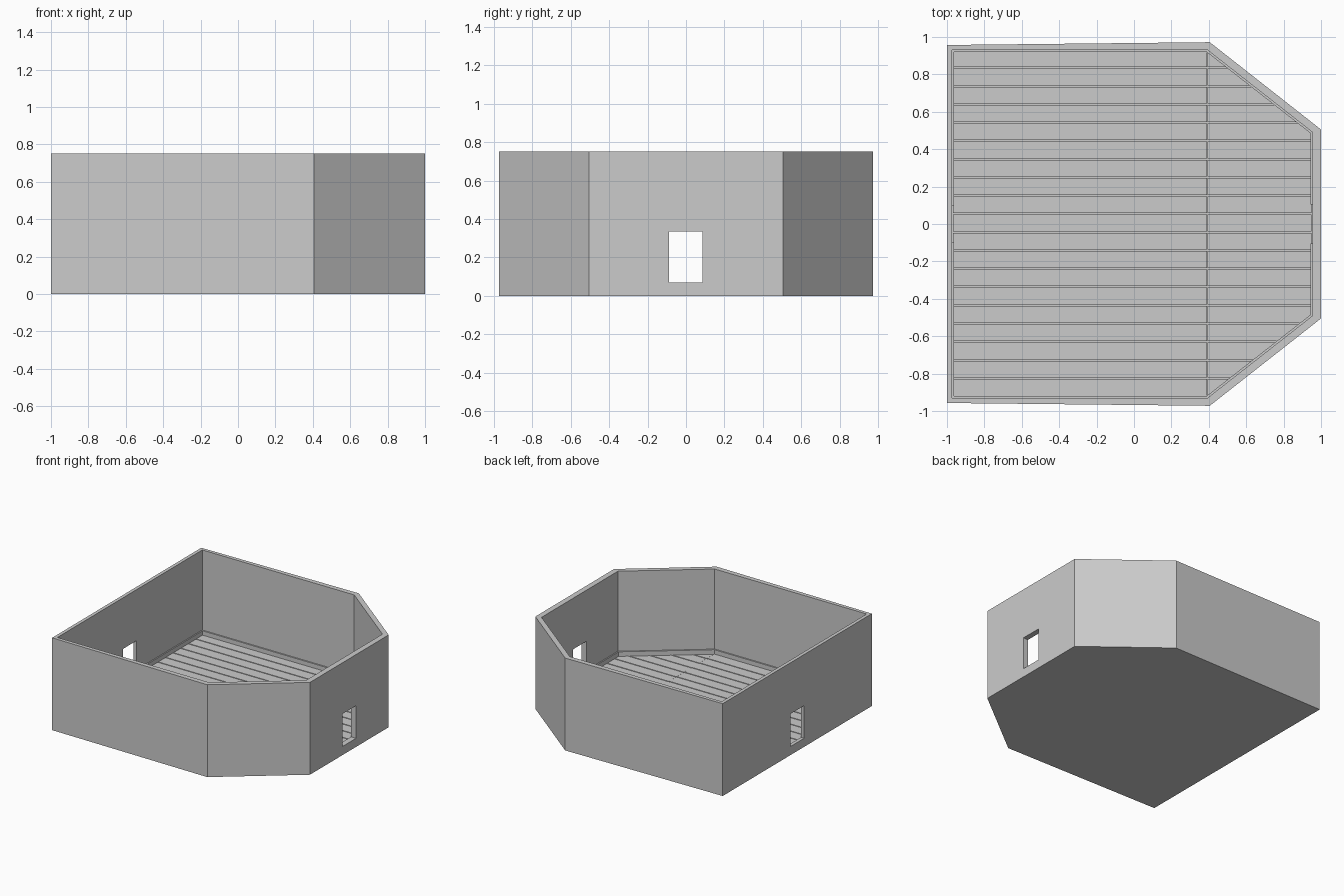
import bpy, bmesh

if "Cube" in bpy.data.objects:
    bpy.data.objects.remove(bpy.data.objects["Cube"])


def make_object(name, bm):
    bmesh.ops.recalc_face_normals(bm, faces=bm.faces)
    mesh = bpy.data.meshes.new(name)
    bm.to_mesh(mesh)
    bm.free()
    ob = bpy.data.objects.new(name, mesh)
    bpy.context.collection.objects.link(ob)
    return ob


def add_prism(bm, pts, z0, z1):
    face = bm.faces.new([bm.verts.new((x, y, z0)) for x, y in pts])
    ext = bmesh.ops.extrude_face_region(bm, geom=[face], use_keep_orig=True)
    top = [v for v in ext["geom"] if isinstance(v, bmesh.types.BMVert)]
    bmesh.ops.translate(bm, verts=top, vec=(0, 0, z1 - z0))


def mirrored(half):
    return half + [(x, -y) for x, y in reversed(half)]


H, BASE, DECK = 0.75, 0.05, 0.065
outer = mirrored([(-1, 0.957), (0.405, 0.972), (1, 0.505)])
inner = mirrored([(-0.972, 0.93), (0.393, 0.93), (0.955, 0.49)])

# Shell: outer prism with the room hollowed out and two doorways cut through
bm = bmesh.new()
add_prism(bm, outer, 0, H)
shell = make_object("room_walls", bm)


def cut(target, name, pts, z0, z1):
    b = bmesh.new()
    add_prism(b, pts, z0, z1)
    cutter = make_object(name, b)
    cutter.hide_render = True
    cutter.hide_viewport = False
    cutter.display_type = 'WIRE'
    mod = target.modifiers.new(name, 'BOOLEAN')
    mod.operation = 'DIFFERENCE'
    mod.solver = 'EXACT'
    mod.object = cutter
    bpy.context.view_layer.objects.active = target
    bpy.ops.object.modifier_apply(modifier=mod.name)
    bpy.data.objects.remove(cutter)


cut(shell, "room_cutter", inner, BASE, H + 0.1)
cut(shell, "doorway_cutter", [(-1.1, -0.088), (1.1, -0.088), (1.1, 0.086), (-1.1, 0.086)], 0.07, 0.335)

# Skirting boards, one per side, stopping at the doorways
for side, s in (("back", 1), ("front", -1)):
    wall = [(-0.972, 0.1), (-0.972, 0.93), (0.393, 0.93), (0.955, 0.49), (0.955, 0.105)]
    edge = [(-0.962, 0.1), (-0.962, 0.919), (0.389, 0.919), (0.945, 0.484), (0.945, 0.105)]
    bm = bmesh.new()
    add_prism(bm, [(x, s * y) for x, y in wall + edge[::-1]], BASE, 0.1)
    make_object("skirting_" + side, bm)


# Floor planks: long boards, then shorter boards trimmed to the angled walls
SEAM, GAP, STEP, KINK = 0.392, 0.004, 1.66 / 17, 0.487


def nose_x(y):
    a = abs(y)
    return 0.95 if a <= KINK else 0.95 - (a - KINK) * (0.95 - 0.391) / (0.924 - KINK)


long_bm, short_bm = bmesh.new(), bmesh.new()
for i in range(19):
    y0 = max(-0.825 + (i - 1) * STEP + GAP, -0.92)
    y1 = min(-0.825 + i * STEP - GAP, 0.92)
    add_prism(long_bm, [(-0.968, y0), (SEAM - 0.003, y0), (SEAM - 0.003, y1), (-0.968, y1)],
              BASE, DECK)
    ys = [y0] + [k for k in (-KINK, KINK) if y0 < k < y1] + [y1]
    pts = [(SEAM, y0)] + [(max(nose_x(y), SEAM + 0.002), y) for y in ys] + [(SEAM, y1)]
    add_prism(short_bm, pts, BASE, DECK - 0.002)
make_object("long_floor_planks", long_bm)
make_object("short_floor_planks", short_bm)
